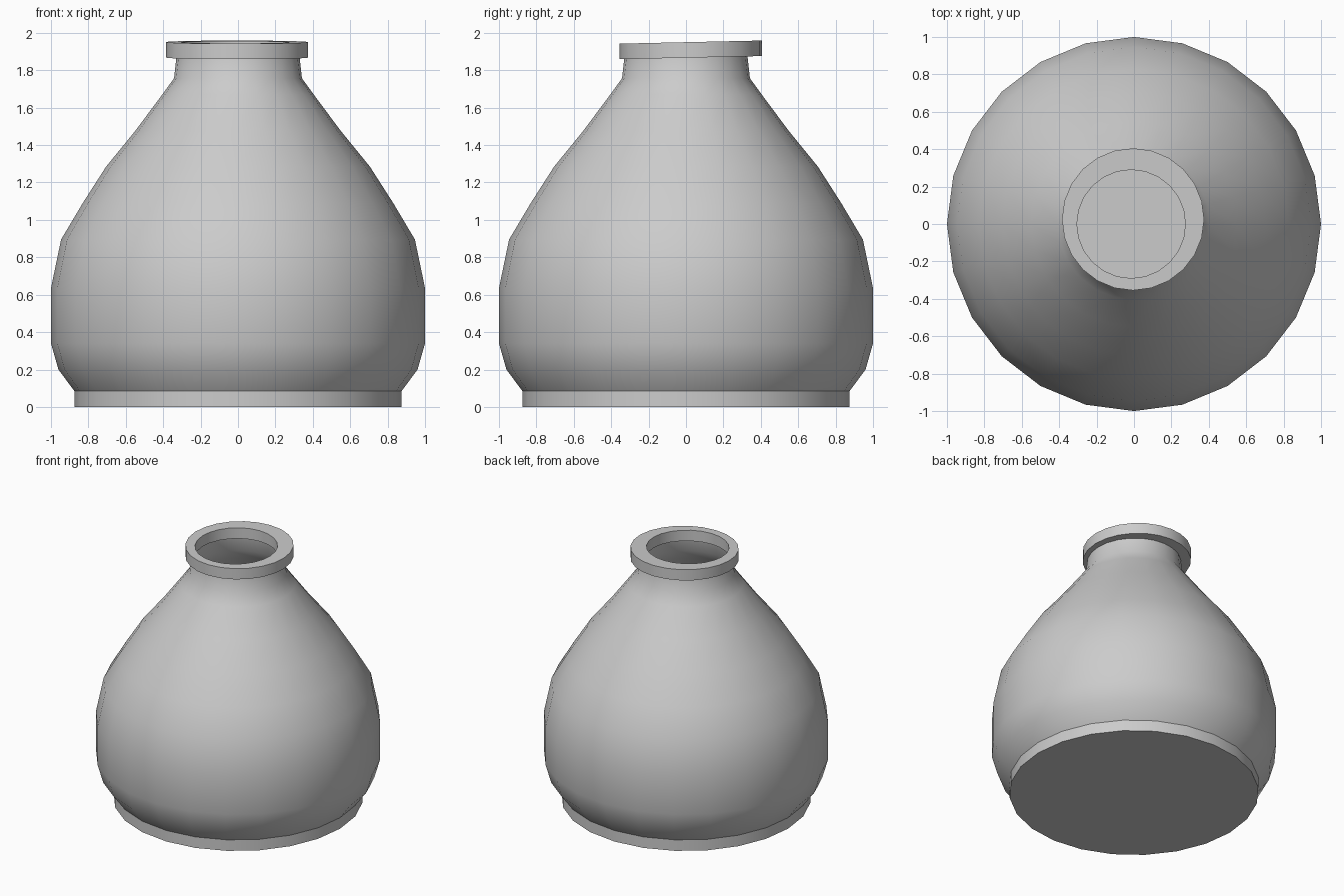
import bpy
import bmesh
from math import cos, sin, tau, radians

SIDES = 24

default = bpy.data.objects.get("Cube")
if default:
    bpy.data.objects.remove(default, do_unlink=True)

# One plain grey for the whole pot
grey = bpy.data.materials.new("plain_grey")
grey.use_nodes = True
grey.diffuse_color = (0.6, 0.6, 0.6, 1)
grey.node_tree.nodes["Principled BSDF"].inputs["Base Color"].default_value = grey.diffuse_color


def add_ring(bm, radius, z, cx=0, cy=0, tilt=0):
    """Circle of vertices; tilt raises the back edge."""
    points = [(cx + radius * cos(tau * i / SIDES), cy + radius * sin(tau * i / SIDES))
              for i in range(SIDES)]
    return [bm.verts.new((x, y, z + tilt * y)) for x, y in points]


def bridge(bm, lower, upper):
    for i in range(SIDES):
        j = (i + 1) % SIDES
        bm.faces.new((lower[i], lower[j], upper[j], upper[i]))


def finish(bm, name, angle):
    mesh = bpy.data.meshes.new(name)
    bm.to_mesh(mesh)
    bm.free()
    mesh.materials.append(grey)
    obj = bpy.data.objects.new(name, mesh)
    bpy.context.scene.collection.objects.link(obj)
    bpy.ops.object.select_all(action="DESELECT")
    obj.select_set(True)
    bpy.context.view_layer.objects.active = obj
    bpy.ops.object.shade_smooth_by_angle(angle=radians(angle))
    return obj


# Pot body: foot, belly, shoulder and neck, closed at the bottom
profile = [(0.875, 0), (0.875, 0.085), (0.96, 0.2), (1, 0.34), (1, 0.635),
           (0.946, 0.895), (0.83, 1.09), (0.705, 1.285), (0.55, 1.475),
           (0.405, 1.67), (0.342, 1.757), (0.327, 1.89)]
bm = bmesh.new()
rings = [add_ring(bm, r, z) for r, z in profile]
for lower, upper in zip(rings, rings[1:]):
    bridge(bm, lower, upper)
bm.faces.new(rings[0][::-1])
finish(bm, "pot_body", 33)

# Rim: slightly tilted ring, with its hole off centre
tilt = 0.022
outer = dict(radius=0.38, cx=-0.005, cy=0.025, tilt=tilt)
inner = dict(radius=0.29, cx=-0.015, cy=0, tilt=tilt)
bm = bmesh.new()
loops = [add_ring(bm, z=1.867, **outer), add_ring(bm, z=1.95, **outer),
         add_ring(bm, z=1.95, **inner), add_ring(bm, z=1.867, **inner)]
for k in range(4):
    bridge(bm, loops[k], loops[(k + 1) % 4])
finish(bm, "rim", 33)
